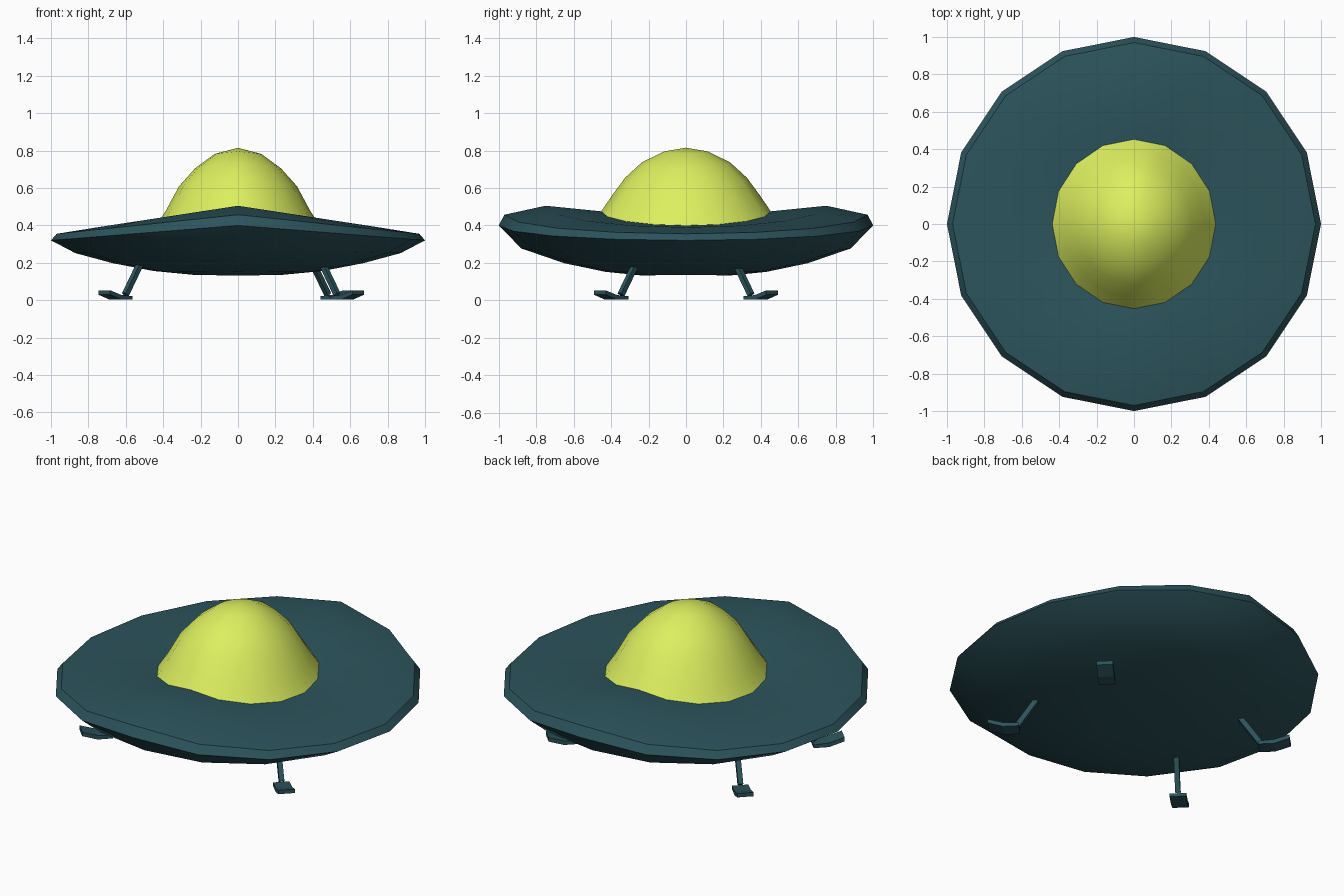
import bpy, bmesh, math
from mathutils import Vector, Matrix

if "Cube" in bpy.data.objects:
    bpy.data.objects.remove(bpy.data.objects["Cube"])

SIDES = 16


def material(name, color):
    m = bpy.data.materials.new(name)
    m.diffuse_color = (*color, 1)
    m.use_nodes = True
    m.node_tree.nodes["Principled BSDF"].inputs["Base Color"].default_value = m.diffuse_color
    return m


teal = material("dark_teal", (0.025, 0.088, 0.107))
lime = material("lime_glass", (0.72, 0.87, 0.115))


def finish(bm, name, mat, angle=None):
    bmesh.ops.recalc_face_normals(bm, faces=bm.faces)
    me = bpy.data.meshes.new(name)
    bm.to_mesh(me)
    bm.free()
    ob = bpy.data.objects.new(name, me)
    bpy.context.collection.objects.link(ob)
    me.materials.append(mat)
    if angle:
        bpy.ops.object.select_all(action='DESELECT')
        ob.select_set(True)
        bpy.context.view_layer.objects.active = ob
        bpy.ops.object.shade_smooth_by_angle(angle=math.radians(angle))
    return ob


def folded_lathe(name, rings, mat, angle, tip=None):
    """Lathe whose rings (rx, ry, z on the y axis, z on the x axis) droop towards +-x."""
    bm = bmesh.new()
    loops = []
    for rx, ry, zy, zx in rings:
        loop = []
        for i in range(SIDES):
            a = 2 * math.pi * i / SIDES
            c, s = math.cos(a), math.sin(a)
            loop.append(bm.verts.new((rx * c, ry * s, zy + (zx - zy) * abs(c))))
        loops.append(loop)
    for lo, hi in zip(loops, loops[1:]):
        for i in range(SIDES):
            j = (i + 1) % SIDES
            bm.faces.new((lo[i], lo[j], hi[j], hi[i]))
    if tip is not None:
        t = bm.verts.new((0, 0, tip))
        for i in range(SIDES):
            bm.faces.new((loops[-1][i], loops[-1][(i + 1) % SIDES], t))
    return finish(bm, name, mat, angle)


# Saucer hull, from the dome seat over the rim to the belly
folded_lathe("saucer_hull", [
    (0.43, 0.45, 0.475, 0.40),
    (0.75, 0.75, 0.505, 0.39),
    (0.97, 0.97, 0.457, 0.355),
    (1.00, 1.00, 0.400, 0.320),
    (0.87, 0.88, 0.277, 0.252),
    (0.67, 0.65, 0.198, 0.198),
    (0.45, 0.43, 0.152, 0.156),
    (0.23, 0.23, 0.132, 0.135),
], teal, 28, tip=0.138)

# Cockpit dome
folded_lathe("cockpit_dome", [
    (0.437, 0.455, 0.472, 0.400),
    (0.385, 0.395, 0.560, 0.480),
    (0.315, 0.325, 0.655, 0.610),
    (0.230, 0.235, 0.737, 0.705),
    (0.125, 0.117, 0.795, 0.782),
], lime, 50, tip=0.815)

# Landing legs: foot centre for each corner, all pointing out diagonally
FOOT = [(-0.085, 0.003), (0.0, 0.003), (0.085, 0.03),
        (0.085, 0.053), (0.0, 0.028), (-0.085, 0.022)]
HALF_WIDTH = 0.045

for label, x, y in (("front_left", -0.655, -0.40), ("back_left", -0.655, 0.40),
                    ("front_right", 0.583, -0.40), ("back_right", 0.533, 0.40)):
    turn = math.atan2(math.copysign(1, y), math.copysign(1, x))
    place = Matrix.Translation((x, y, 0)) @ Matrix.Rotation(turn, 4, 'Z')

    # Bent foot pad
    bm = bmesh.new()
    a, b = [[bm.verts.new(place @ Vector((d, w, z))) for d, z in FOOT]
            for w in (-HALF_WIDTH, HALF_WIDTH)]
    n = len(FOOT)
    for i in range(n):
        j = (i + 1) % n
        bm.faces.new((a[i], a[j], b[j], b[i]))
    for side in (a, b):
        bm.faces.new((side[0], side[1], side[4], side[5]))
        bm.faces.new((side[1], side[2], side[3], side[4]))
    finish(bm, label + "_foot", teal)

    # Slanted strut running up into the belly
    low, high = Vector((-0.075, 0, 0.03)), Vector((-0.20, 0, 0.215))
    axis = high - low
    bm = bmesh.new()
    bmesh.ops.create_cube(bm, size=1)
    bm.transform(place @ Matrix.Translation((low + high) / 2)
                 @ axis.to_track_quat('Z', 'Y').to_matrix().to_4x4()
                 @ Matrix.Diagonal((0.028, 0.028, axis.length, 1)))
    finish(bm, label + "_strut", teal)
